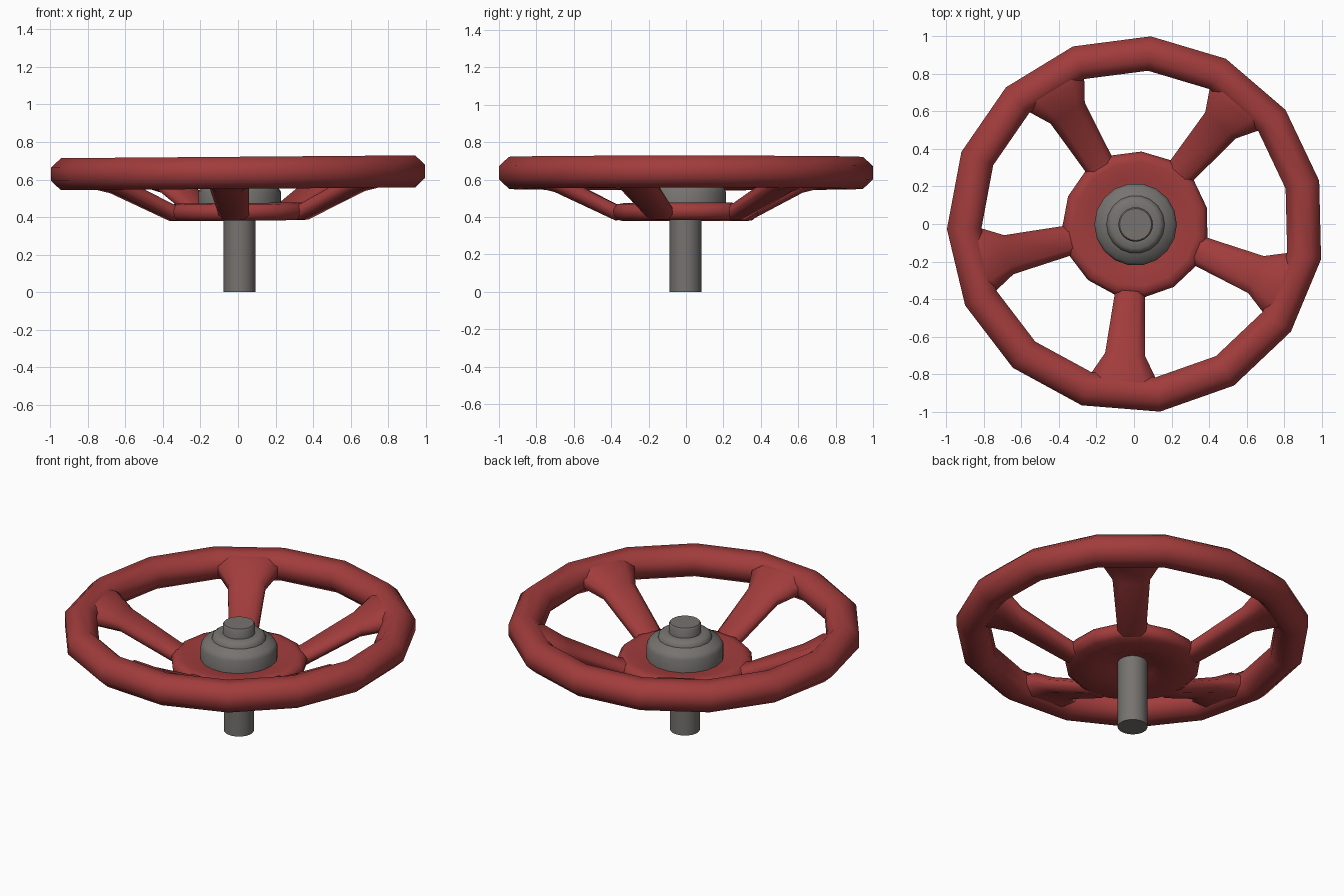
import bpy, bmesh, math
from mathutils import Vector

if "Cube" in bpy.data.objects:
    bpy.data.objects.remove(bpy.data.objects["Cube"])

CX, CY = 0.0085, -0.0025      # wheel axis
A0 = math.radians(85.4)       # first corner of the 15-sided rim
STEP = math.radians(24)


def material(name, rgb):
    m = bpy.data.materials.new(name)
    m.diffuse_color = (*rgb, 1)
    m.use_nodes = True
    m.node_tree.nodes["Principled BSDF"].inputs["Base Color"].default_value = m.diffuse_color
    return m


red = material("red paint", (0.36, 0.045, 0.045))
grey = material("grey steel", (0.18, 0.17, 0.16))


def loft(name, rings, mat, closed=False, angle=40, tilt=0.0):
    """Skin a list of rings; closed joins last to first, otherwise ends are capped."""
    bm = bmesh.new()
    vs = [[bm.verts.new((p[0] + CX, p[1] + CY, p[2] + tilt * p[0])) for p in r] for r in rings]
    n = len(vs[0])
    for i in range(len(vs) if closed else len(vs) - 1):
        a, b = vs[i], vs[(i + 1) % len(vs)]
        for j in range(n):
            k = (j + 1) % n
            bm.faces.new((a[j], a[k], b[k], b[j]))
    if not closed:
        bm.faces.new(vs[0])
        bm.faces.new(vs[-1])
    bmesh.ops.recalc_face_normals(bm, faces=bm.faces)
    me = bpy.data.meshes.new(name)
    bm.to_mesh(me)
    bm.free()
    me.materials.append(mat)
    ob = bpy.data.objects.new(name, me)
    bpy.context.collection.objects.link(ob)
    bpy.ops.object.select_all(action='DESELECT')
    ob.select_set(True)
    bpy.context.view_layer.objects.active = ob
    bpy.ops.object.shade_smooth_by_angle(angle=math.radians(angle))
    return ob


def turned(profile, sides, start=0.0):
    """Rings of a turned shape from (radius, z) points."""
    return [[(r * math.cos(start + 2 * math.pi * i / sides),
              r * math.sin(start + 2 * math.pi * i / sides), z)
             for i in range(sides)] for r, z in profile]


# Rim: octagonal tube swept round 15 corners
tube = []
for i in range(8):
    t = math.radians(22.5 + 45 * i)
    tube.append((0.914 + 0.0995 * math.cos(t), 0.636 + 0.0925 * math.sin(t)))
loft("rim", turned(tube, 15, A0), red, closed=True, angle=60, tilt=0.008)

# Hub dish
hub = [(0.08, 0.42), (0.13, 0.41), (0.19, 0.386), (0.355, 0.381), (0.385, 0.405),
       (0.39, 0.44), (0.37, 0.468), (0.33, 0.475), (0.25, 0.458), (0.08, 0.455)]
loft("hub", turned(hub, 15, A0), red, angle=60, tilt=0.008)

# Spokes: flared arms rising from hub to rim; (distance, half width, z, half depth)
stations = [(0.33, 0.070, 0.427, 0.040), (0.375, 0.081, 0.427, 0.044),
            (0.695, 0.107, 0.583, 0.050), (0.806, 0.171, 0.632, 0.070),
            (0.87, 0.180, 0.636, 0.070)]
section = [(1, -0.4), (1, 0.4), (0.6, 1), (-0.6, 1), (-1, 0.4), (-1, -0.4), (-0.6, -1), (0.6, -1)]
for k in range(5):
    a = A0 - 1.5 * STEP + k * math.radians(72)
    d, s = Vector((math.cos(a), math.sin(a))), Vector((-math.sin(a), math.cos(a)))
    rings = []
    for dist, w, z, h in stations:
        rings.append([(*(d * dist + s * (w * u)), z + h * v) for u, v in section])
    loft(f"spoke_{k + 1}", rings, red, angle=60, tilt=0.008)

# Shaft below the wheel
loft("shaft", turned([(0.085, 0), (0.085, 0.45)], 32), grey)

# Retaining nut with stepped washer
nut = [(0.22, 0.44), (0.22, 0.535), (0.205, 0.56), (0.155, 0.582), (0.15, 0.60),
       (0.13, 0.615), (0.09, 0.615)]
loft("nut", turned(nut, 18), grey, angle=50)

# Threaded shaft end
loft("shaft_end", turned([(0.092, 0.58), (0.092, 0.665), (0.085, 0.675)], 24), grey)
